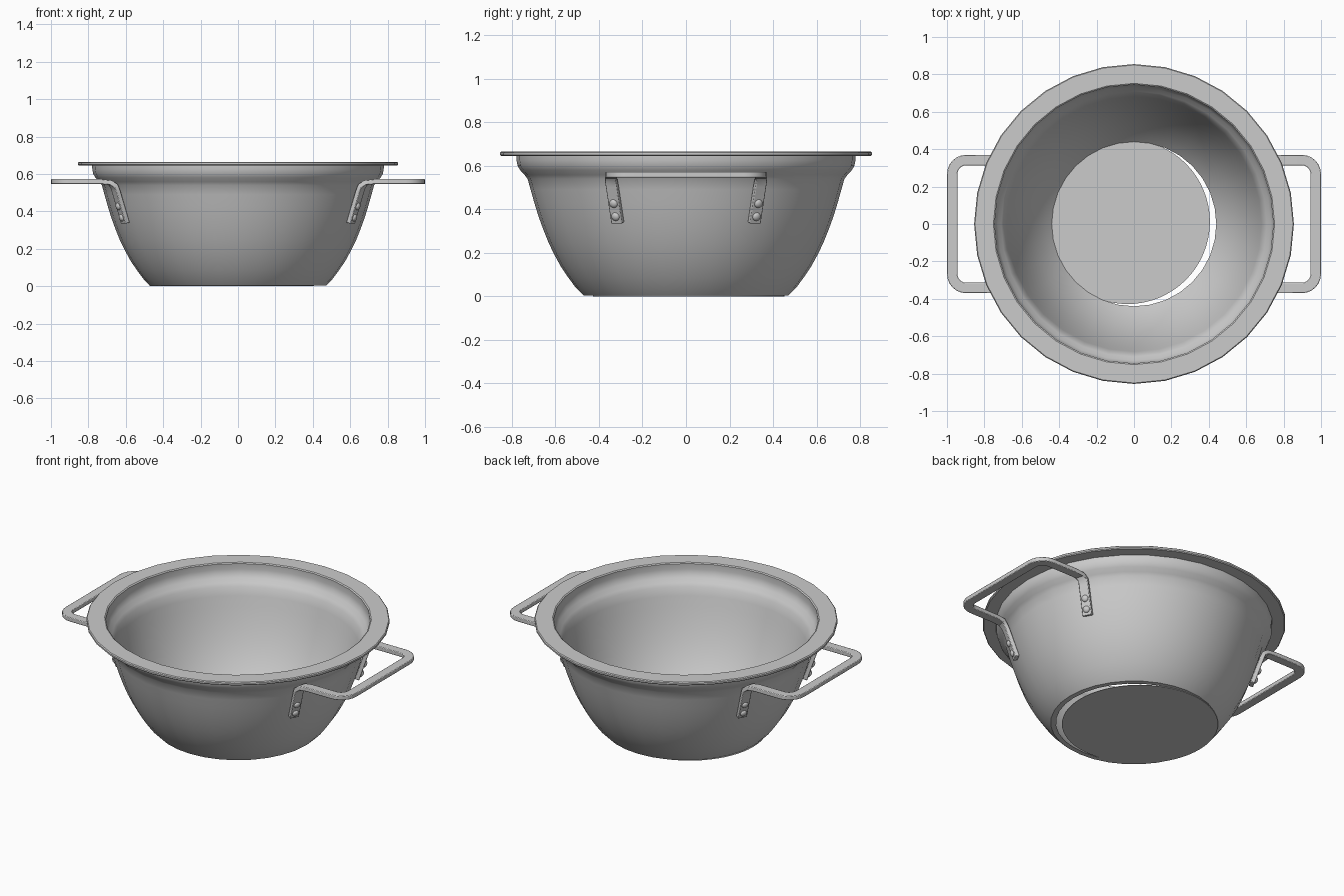
import bpy, bmesh
from math import sin, cos, pi, radians
from mathutils import Vector, Matrix

cube = bpy.data.objects.get("Cube")
if cube:
    bpy.data.objects.remove(cube, do_unlink=True)

steel = bpy.data.materials.new("brushed steel grey")
steel.use_nodes = True
GREY = (0.6, 0.6, 0.6, 1)
steel.diffuse_color = GREY
steel.node_tree.nodes["Principled BSDF"].inputs["Base Color"].default_value = GREY


def finish(bm, name, bevel=0):
    """Turn a bmesh into a smooth-shaded object with the steel material."""
    bmesh.ops.recalc_face_normals(bm, faces=bm.faces)
    mesh = bpy.data.meshes.new(name)
    bm.to_mesh(mesh)
    bm.free()
    obj = bpy.data.objects.new(name, mesh)
    bpy.context.collection.objects.link(obj)
    mesh.materials.append(steel)
    bpy.ops.object.select_all(action="DESELECT")
    obj.select_set(True)
    bpy.context.view_layer.objects.active = obj
    bpy.ops.object.shade_smooth_by_angle(angle=radians(35))
    if bevel:
        mod = obj.modifiers.new("soft edges", "BEVEL")
        mod.width = bevel
        mod.segments = 2
        mod.limit_method = "ANGLE"
        mod.angle_limit = radians(50)
    return obj


def skin(bm, rings, closed):
    """Join successive rings of points with quads."""
    loops = [[bm.verts.new(p) for p in ring] for ring in rings]
    pairs = list(zip(loops, loops[1:]))
    if closed:
        pairs.append((loops[-1], loops[0]))
    for a, b in pairs:
        n = len(a)
        for i in range(n):
            j = (i + 1) % n
            bm.faces.new((a[i], a[j], b[j], b[i]))
    if not closed:
        bm.faces.new(loops[0])
        bm.faces.new(loops[-1])


# Bowl: closed wall section (radius, height), outside up then inside down
outside = [(.47, .003), (.505, .038), (.54, .085), (.574, .135), (.604, .19),
           (.631, .245), (.655, .305), (.677, .365), (.697, .43), (.714, .49),
           (.728, .54), (.742, .558), (.762, .58), (.774, .60), (.779, .625), (.78, .645)]
rim = [(.85, .645), (.855, .65), (.855, .66), (.85, .665), (.752, .665), (.745, .66)]
inside = [(r - .032, z) for r, z in reversed(outside[1:-1])] + [(.44, .003)]
SIDES = 32
profile = outside + rim + inside
bm = bmesh.new()
skin(bm, [[(r * cos(2 * pi * k / SIDES), r * sin(2 * pi * k / SIDES), z) for r, z in profile]
          for k in range(SIDES)], True)
finish(bm, "bowl")

# Base plate: thin disc sitting slightly off centre under the opening
bm = bmesh.new()
bmesh.ops.create_cone(bm, cap_ends=True, segments=64, radius1=.44, radius2=.44, depth=.003,
                      matrix=Matrix.Translation((-.034, .012, .0015)))
finish(bm, "base_plate")

# Handles: flat strap running up the wall, out, and round the grip
WIDTH, THICK = .056, .026
TURN = radians(27.5)
radial = Vector((cos(TURN), sin(TURN), 0))
across = Vector((-sin(TURN), cos(TURN), 0))
leg_normal = (radial - Vector((0, 0, .32))).normalized()
down = Vector((0, 0, -1))


def on_leg(r, z):
    return radial * r + Vector((0, 0, z))


half = [(on_leg(.679, .337), across, leg_normal),
        (on_leg(.734, .505), across, leg_normal),
        (on_leg(.746, .535), across, (leg_normal * 2 + down).normalized()),
        (Vector((.684, .343, .554)), (across + Vector((0, 1, 0))).normalized(),
         Vector((.4, .1, -.9)).normalized()),
        (Vector((.73, .342, .559)), Vector((0, 1, 0)), down)]
BEND = .075
for i in range(7):
    a = pi / 2 * (1 - i / 6)
    out = Vector((cos(a), sin(a), 0))
    half.append((Vector((.972 - BEND, .342 - BEND, .559)) + out * BEND, out, down))


def flip(v, x=1, y=1):
    return Vector((v.x * x, v.y * y, v.z))


path = half + [tuple(flip(v, y=-1) for v in step) for step in reversed(half)]
corners = [(-1, -1), (1, -1), (1, 1), (-1, 1)]
for side, label in ((1, "left"), (-1, "right")):
    bm = bmesh.new()
    skin(bm, [[flip(c + w * s * WIDTH / 2 + t * u * THICK / 2, x=side) for s, u in corners]
              for c, w, t in path], False)
    finish(bm, label + "_handle", .004)

    # Rivets: two flattened domes on each strap leg
    for end, place in ((-1, "front"), (1, "back")):
        for level, height in (("lower", .37), ("upper", .43)):
            foot = on_leg(.679 + (height - .337) * .327, height) + leg_normal * THICK / 2
            bm = bmesh.new()
            bmesh.ops.create_uvsphere(bm, u_segments=16, v_segments=8, radius=.02)
            turn = leg_normal.to_track_quat("Z", "Y").to_matrix().to_4x4()
            bm.transform(Matrix.Diagonal((side, end, 1, 1)) @ Matrix.Translation(foot)
                         @ turn @ Matrix.Diagonal((1, 1, .6, 1)))
            finish(bm, f"{label}_{place}_{level}_rivet")
